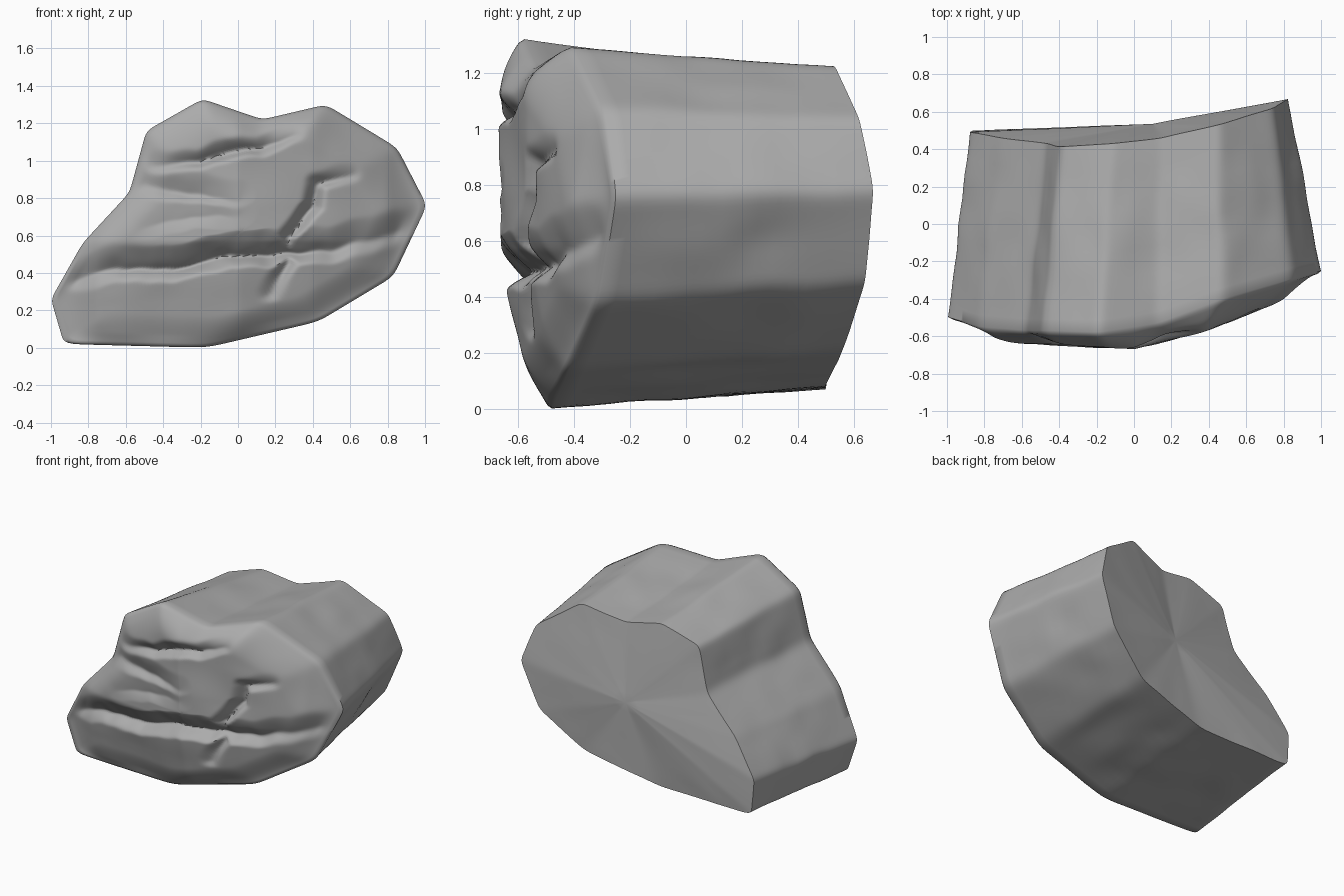
import bpy
import bmesh
import math
from mathutils import Vector, noise

cube = bpy.data.objects.get("Cube")
if cube:
    bpy.data.objects.remove(cube, do_unlink=True)

# Outline corners: front x, y, z, then back x, y, z
CORNERS = [
    (-1.0, -.51, .26, -.88, .49, .32), (-.93, -.49, .02, -.86, .5, .07),
    (-.17, -.49, 0, -.14, .495, .08), (.43, -.43, .14, .4, .56, .21),
    (.83, -.32, .38, .7, .64, .45), (1.01, -.26, .76, .83, .67, .78),
    (.85, -.3, 1.07, .74, .62, 1.04), (.47, -.41, 1.3, .45, .53, 1.23),
    (.13, -.54, 1.22, .15, .46, 1.15), (-.19, -.59, 1.33, -.11, .43, 1.2),
    (-.49, -.58, 1.16, -.39, .41, 1.11), (-.58, -.58, .83, -.47, .43, .8),
    (-.83, -.56, .56, -.71, .46, .56),
]
FRONT = [(-1, -.54), (-.75, -.635), (-.5, -.645), (0, -.67), (.4, -.565), (.8, -.41), (1, -.27)]
FRONT_MIDDLE = Vector((.02, 0, .62))
BACK_MIDDLE = Vector((.1, .535, .62))

# Cracks: path of (x, z), depth, half width
CRACKS = [
    ([(-.85, .36), (-.65, .42), (-.35, .41), (-.05, .49), (.25, .5), (.5, .52), (.85, .61)], .11, .1),
    ([(-.45, .97), (-.2, .99), (-.05, 1.05), (.12, 1.06), (.3, 1.13)], .08, .06),
    ([(.17, .28), (.27, .45), (.27, .58), (.4, .75), (.42, .87), (.6, .92)], .09, .06),
    ([(-.55, .86), (-.3, .83), (0, .78)], .045, .09),
    ([(-.5, .64), (-.25, .7), (0, .7)], .025, .1),
]
STEPS, CAP_RINGS, SIDE_RINGS = 18, 60, 14


def interp(table, x):
    for (x0, y0), (x1, y1) in zip(table, table[1:]):
        if x <= x1:
            return y0 + (y1 - y0) * max(0, (x - x0) / (x1 - x0))
    return table[-1][1]


def crack_depth(x, z):
    """Depth of the grooves on the front face, steeper below than above."""
    wobble = noise.noise(Vector((x * 9, 0, z * 9))) * .015
    p, total = Vector((x, z + wobble)), 0
    for path, depth, width in CRACKS:
        best, along, reach = 9, 0, width
        for i, (a, b) in enumerate(zip(path, path[1:])):
            a, b = Vector(a), Vector(b)
            u = min(1, max(0, (p - a).dot(b - a) / (b - a).length_squared))
            off = p - a.lerp(b, u)
            if off.length < best:
                best, along = off.length, (i + u) / (len(path) - 1)
                reach = width * (1 + .35 * off.y / max(off.length, .001))
        taper = .3 + .7 * math.sin(math.pi * along)
        total = max(total, depth * taper * max(0, 1 - best / reach) ** 1.3)
    return total


def rough(p, amount):
    return p + noise.noise_vector(p * 5) * amount


def worn_loop(points):
    """Closed loop through the corners, subdivided and worn slightly round."""
    loop = []
    for a, b in zip(points, points[1:] + points[:1]):
        loop += [a.lerp(b, i / STEPS) for i in range(STEPS)]
    for _ in range(4):
        loop = [(loop[i - 1] + p * 2 + loop[(i + 1) % len(loop)]) / 4 for i, p in enumerate(loop)]
    return loop


rim = worn_loop([Vector(c[:3]) for c in CORNERS])
back_rim = worn_loop([Vector(c[3:]) for c in CORNERS])
count = len(rim)


def front_point(r, t):
    """Point on the weathered front face, t = 0 at the middle and 1 on the rim."""
    p = FRONT_MIDDLE.lerp(r, t)
    inset = 1 - t
    blend = 1 - max(0, 1 - inset / .28) ** 2
    face = interp(FRONT, p.x) + .22 * max(0, .57 - p.z)
    detail = crack_depth(p.x, p.z) + .012 * noise.noise(Vector((p.x * 4, 3, p.z * 4)))
    p.y = r.y + (face - r.y) * blend + detail * min(1, inset / .1)
    return p


# Rings from the middle of the front, over the sides, to the middle of the back
rings = [[front_point(r, i / CAP_RINGS) for r in rim] for i in range(1, CAP_RINGS + 1)]
for i in range(1, SIDE_RINGS + 1):
    s = i / SIDE_RINGS
    wear = .01 * math.sin(math.pi * s) + .004 * s
    rings.append([rough(a.lerp(b, s), wear) for a, b in zip(rim, back_rim)])
for t in (.97, .85, .7, .5, .3, .12):
    rings.append([rough(BACK_MIDDLE.lerp(b, t), .005) for b in back_rim])

# Skin the rings
bm = bmesh.new()
verts = [[bm.verts.new(p) for p in ring] for ring in rings]
for lower, upper in zip(verts, verts[1:]):
    for i in range(count):
        j = (i + 1) % count
        bm.faces.new((lower[i], lower[j], upper[j], upper[i]))
for ring, tip in ((verts[0], front_point(rim[0], 0)), (verts[-1], BACK_MIDDLE)):
    v = bm.verts.new(tip)
    for i in range(count):
        bm.faces.new((ring[i], ring[(i + 1) % count], v))

# Soften the front rim and the crack walls, then the back face
front = [v for ring in verts[:CAP_RINGS + 2] for v in ring]
back = [v for ring in verts[-5:] for v in ring]
for group in (front, front, back, back, back):
    bmesh.ops.smooth_vert(bm, verts=group, factor=.4, use_axis_y=True)
bmesh.ops.recalc_face_normals(bm, faces=bm.faces)

mesh = bpy.data.meshes.new("boulder")
bm.to_mesh(mesh)
bm.free()
boulder = bpy.data.objects.new("boulder", mesh)
bpy.context.collection.objects.link(boulder)

# Stone colour
stone = bpy.data.materials.new("grey stone")
stone.use_nodes = True
colour = (.41, .41, .41, 1)
stone.diffuse_color = colour
stone.node_tree.nodes["Principled BSDF"].inputs["Base Color"].default_value = colour
mesh.materials.append(stone)

bpy.ops.object.select_all(action="DESELECT")
boulder.select_set(True)
bpy.context.view_layer.objects.active = boulder
bpy.ops.object.shade_smooth_by_angle(angle=math.radians(58))
